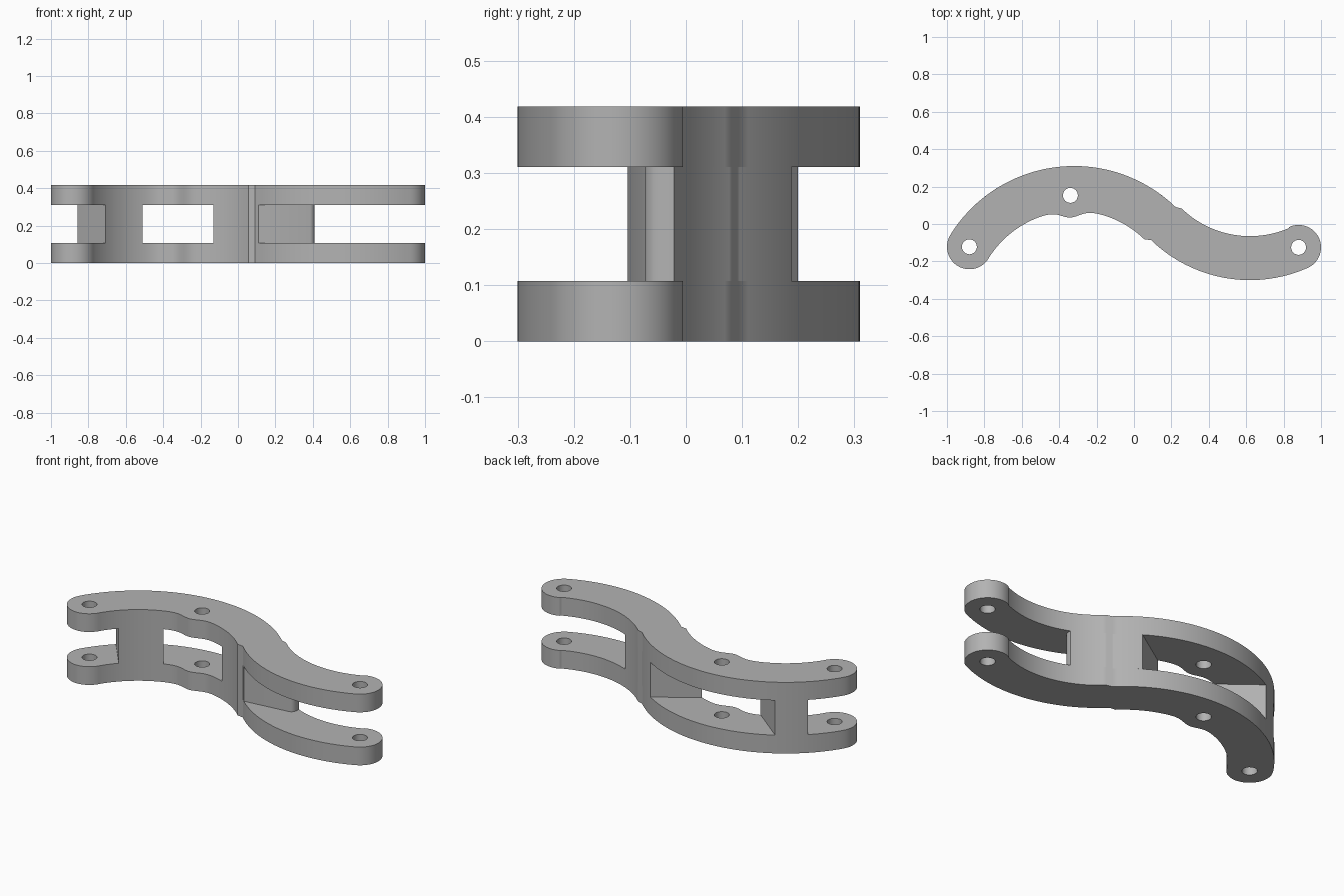
import bpy
from math import cos, sin, radians, exp

cube = bpy.data.objects.get("Cube")
if cube:
    bpy.data.objects.remove(cube, do_unlink=True)

# Material
grey = bpy.data.materials.new("plain_grey")
grey.use_nodes = True
COLOUR = (0.45, 0.45, 0.45, 1)
grey.diffuse_color = COLOUR
grey.node_tree.nodes["Principled BSDF"].inputs["Base Color"].default_value = COLOUR

# Centres of the two bends, and their inner and outer radii
BEND_A, A_IN, A_OUT = (-0.32, -0.47), 0.54, 0.78
BEND_B, B_IN, B_OUT = (0.62, 0.46), 0.525, 0.76
PIVOT_A, PIVOT_MID, PIVOT_B = (-0.88, -0.122), (-0.34, 0.153), (0.88, -0.125)
PLATE, HEIGHT = 0.107, 0.418


def arc(centre, radius, start, end, steps=24):
    angles = [radians(start + (end - start) * i / steps) for i in range(steps + 1)]
    return [(centre[0] + radius * cos(a), centre[1] + radius * sin(a)) for a in angles]


def with_boss(points):
    """Swell the inner edge around the middle pivot."""
    return [(x, y - 0.035 * exp(-((x - PIVOT_MID[0]) / 0.07) ** 2)) for x, y in points]


def slab(name, loops, bottom, top):
    """Filled flat profile with holes, extruded between two heights."""
    curve = bpy.data.curves.new(name + "_profile", "CURVE")
    curve.dimensions = "2D"
    curve.fill_mode = "BOTH"
    curve.extrude = (top - bottom) / 2
    for loop in loops:
        spline = curve.splines.new("POLY")
        spline.points.add(len(loop) - 1)
        for point, (x, y) in zip(spline.points, loop):
            point.co = (x, y, 0, 1)
        spline.use_cyclic_u = True
    obj = bpy.data.objects.new(name, curve)
    bpy.context.collection.objects.link(obj)
    obj.location.z = (top + bottom) / 2
    bpy.ops.object.select_all(action="DESELECT")
    obj.select_set(True)
    bpy.context.view_layer.objects.active = obj
    bpy.ops.object.convert(target="MESH")
    obj = bpy.context.object
    bpy.ops.object.mode_set(mode="EDIT")
    bpy.ops.mesh.select_all(action="SELECT")
    bpy.ops.mesh.remove_doubles(threshold=0.0005)
    bpy.ops.mesh.normals_make_consistent(inside=False)
    bpy.ops.object.mode_set(mode="OBJECT")
    bpy.ops.object.shade_smooth_by_angle(angle=radians(30))
    obj.data.materials.clear()
    obj.data.materials.append(grey)
    return obj


# S-shaped plate outline, running clockwise from the left end
outline = (
    arc(PIVOT_A, 0.12, 328, 148)
    + arc(BEND_A, A_OUT, 147, 46, 48)
    + arc(BEND_B, B_IN, 226, 293, 32)
    + arc(PIVOT_B, 0.12, 114, -66)
    + arc(BEND_B, B_OUT, 293, 226, 32)
    + with_boss(arc(BEND_A, A_IN, 46, 147, 64))
)
holes = [arc(p, 0.04, 0, 345, 23) for p in (PIVOT_A, PIVOT_MID, PIVOT_B)]
slab("lower_plate", [outline] + holes, 0, PLATE)
slab("upper_plate", [outline] + holes, HEIGHT - PLATE, HEIGHT)

# Webs joining the plates
end_web = with_boss(arc(BEND_A, A_IN, 136, 110.6)) + arc(BEND_A, A_OUT, 120.8, 133.7)
slab("end_web", [end_web], PLATE, HEIGHT - PLATE)

tip = [(0.385, -0.073), (0.397, -0.068), (0.405, -0.058), (0.41, -0.042)]
centre_web = (
    with_boss(arc(BEND_A, A_IN, 69.4, 46))
    + arc(BEND_B, B_OUT, 226, 227.9, 4)
    + tip
    + arc(BEND_B, B_IN, 246.4, 226)
    + arc(BEND_A, A_OUT, 46, 57.5)
)
slab("centre_web", [centre_web], PLATE, HEIGHT - PLATE)
